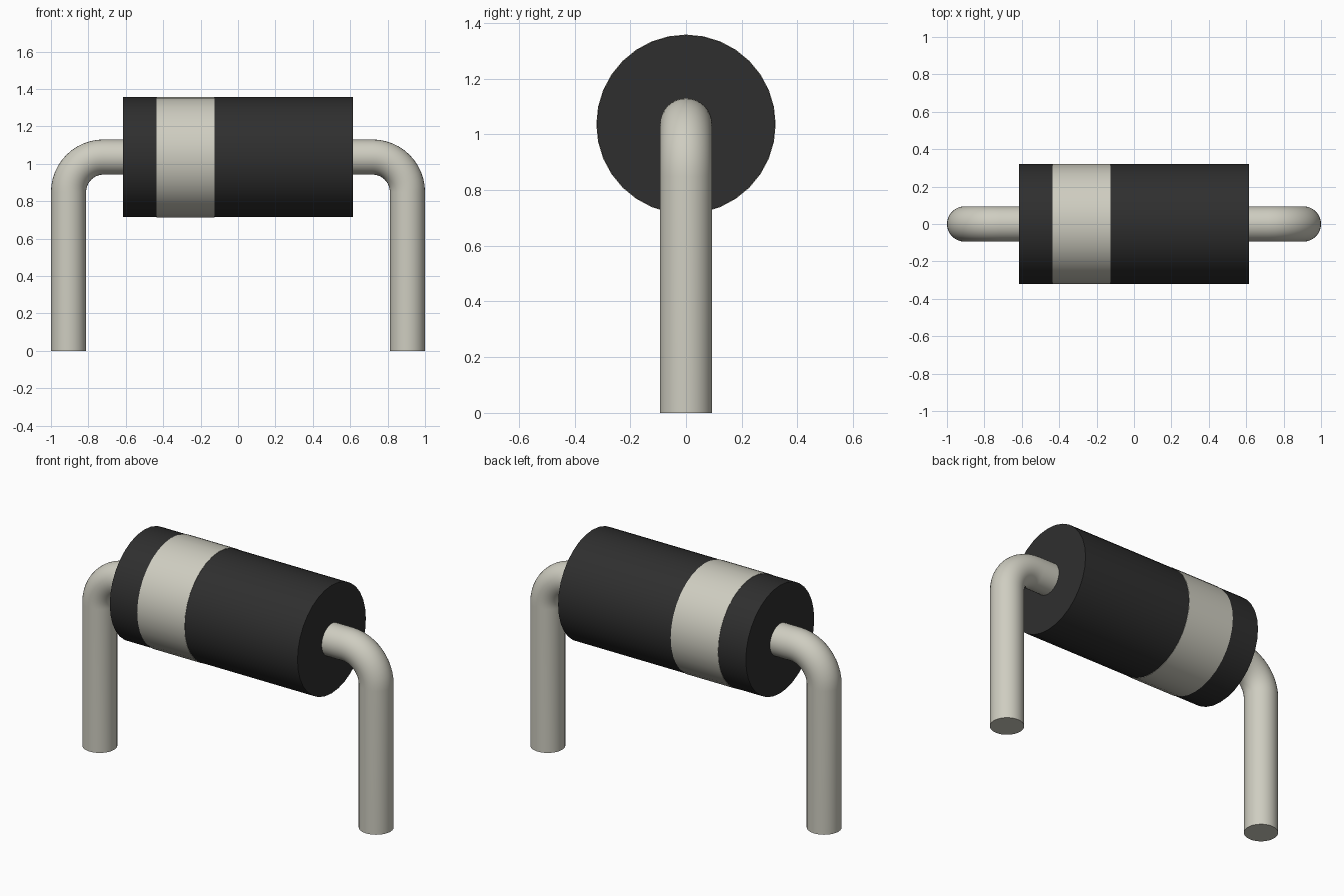
import bpy
import bmesh
import math
from mathutils import Matrix, Vector

if "Cube" in bpy.data.objects:
    bpy.data.objects.remove(bpy.data.objects["Cube"])

AXIS_Z = 1.036      # height of the body axis
BODY_R = 0.32
WIRE_R = 0.094
BEND_R = 0.187
LEG_X = 0.906
SIDES = 32


def material(name, color):
    mat = bpy.data.materials.new(name)
    mat.use_nodes = True
    mat.diffuse_color = color
    mat.node_tree.nodes["Principled BSDF"].inputs["Base Color"].default_value = color
    return mat


def finish(bm, name, mat):
    bmesh.ops.recalc_face_normals(bm, faces=bm.faces)
    mesh = bpy.data.meshes.new(name)
    bm.to_mesh(mesh)
    bm.free()
    obj = bpy.data.objects.new(name, mesh)
    bpy.context.collection.objects.link(obj)
    mesh.materials.append(mat)
    bpy.ops.object.select_all(action="DESELECT")
    obj.select_set(True)
    bpy.context.view_layer.objects.active = obj
    bpy.ops.object.shade_smooth_by_angle(angle=math.radians(40))
    return obj


def drum(name, x0, x1, radius, mat):
    """Cylinder lying along x."""
    bm = bmesh.new()
    place = Matrix.Translation(((x0 + x1) / 2, 0, AXIS_Z)) @ Matrix.Rotation(math.pi / 2, 4, "Y")
    bmesh.ops.create_cone(bm, cap_ends=True, segments=SIDES, radius1=radius,
                          radius2=radius, depth=x1 - x0, matrix=place)
    return finish(bm, name, mat)


def wire_lead(name, side, mat):
    """Round wire: straight leg, quarter bend, then into the body end."""
    bm = bmesh.new()
    bend_z = AXIS_Z - BEND_R
    ring = bmesh.ops.create_circle(bm, cap_ends=True, segments=SIDES, radius=WIRE_R,
                                   matrix=Matrix.Translation((side * LEG_X, 0, 0)))
    edges = list({e for v in ring["verts"] for e in v.link_edges})

    def extrude(edges, offset):
        geom = bmesh.ops.extrude_edge_only(bm, edges=edges)["geom"]
        verts = [g for g in geom if isinstance(g, bmesh.types.BMVert)]
        bmesh.ops.translate(bm, verts=verts, vec=offset)
        return [g for g in geom if isinstance(g, bmesh.types.BMEdge)]

    edges = extrude(edges, Vector((0, 0, bend_z)))
    spun = bmesh.ops.spin(bm, geom=edges, cent=(side * (LEG_X - BEND_R), 0, bend_z),
                          axis=(0, -side, 0), angle=math.pi / 2, steps=12)
    edges = [g for g in spun["geom_last"] if isinstance(g, bmesh.types.BMEdge)]
    edges = extrude(edges, Vector((-side * 0.15, 0, 0)))
    bmesh.ops.contextual_create(bm, geom=edges)
    return finish(bm, name, mat)


black = material("black plastic", (0.028, 0.028, 0.028, 1))
silver = material("pale metal", (0.62, 0.61, 0.53, 1))

# Body with its raised marking band
drum("body", -0.616, 0.614, BODY_R, black)
drum("marking_band", -0.435, -0.125, BODY_R + 0.002, silver)

# Bent leads on both ends
wire_lead("left_lead", 1, silver)
wire_lead("right_lead", -1, silver)
